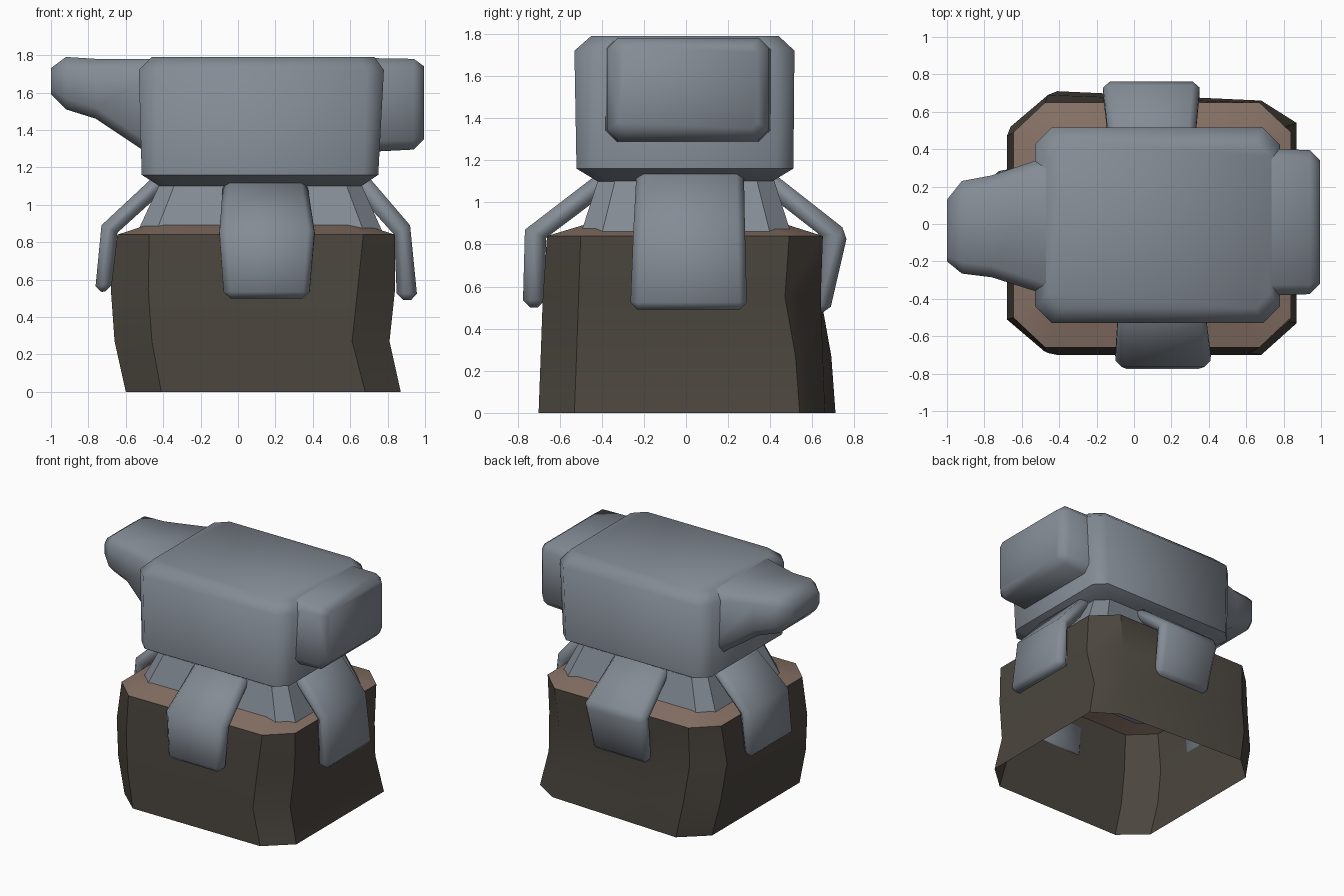
import bpy, bmesh, math
from mathutils import Vector

if "Cube" in bpy.data.objects:
    bpy.data.objects.remove(bpy.data.objects["Cube"])


def material(name, rgb):
    m = bpy.data.materials.new(name)
    m.diffuse_color = (*rgb, 1)
    m.use_nodes = True
    m.node_tree.nodes["Principled BSDF"].inputs["Base Color"].default_value = m.diffuse_color
    return m


STEEL = material("steel grey", (0.23, 0.26, 0.30))
BARK = material("dark bark", (0.070, 0.060, 0.048))
WOOD = material("cut wood", (0.24, 0.165, 0.13))


def finish(bm, name, mats, angle):
    bmesh.ops.recalc_face_normals(bm, faces=bm.faces)
    me = bpy.data.meshes.new(name)
    bm.to_mesh(me)
    bm.free()
    for m in mats:
        me.materials.append(m)
    ob = bpy.data.objects.new(name, me)
    bpy.context.collection.objects.link(ob)
    bpy.ops.object.select_all(action='DESELECT')
    ob.select_set(True)
    bpy.context.view_layer.objects.active = ob
    bpy.ops.object.shade_smooth_by_angle(angle=math.radians(angle))
    return ob


def loft(name, rings, axis='z', mats=(STEEL,), caps=True, angle=50, top_mat=None):
    """Skin chamfered rectangles: (position, a0, a1, b0, b1, chamfer a, chamfer b, skew of b1)."""
    bm = bmesh.new()
    loops = []
    for t, a0, a1, b0, b1, ca, cb, skew in rings:
        pts = [(a0 + ca, b0), (a1 - ca, b0), (a1, b0 + cb), (a1, b1 - cb),
               (a1 - ca, b1 - skew), (a0 + ca, b1), (a0, b1 - cb), (a0, b0 + cb)]
        loops.append([bm.verts.new((p, q, t) if axis == 'z' else (t, p, q)) for p, q in pts])
    for k, (lo, hi) in enumerate(zip(loops, loops[1:])):
        for i in range(8):
            j = (i + 1) % 8
            f = bm.faces.new((lo[i], lo[j], hi[j], hi[i]))
            if top_mat is not None and k == len(loops) - 2:
                f.material_index = top_mat
    if caps:
        bm.faces.new(loops[0])
        bm.faces.new(loops[-1])
    return finish(bm, name, mats, angle)


def strap(name, outer, inner, widths, axis):
    """Bent plate: outer and inner side points (out, z), one width range per station."""
    bm = bmesh.new()
    rows = []
    for o, i, (w0, w1) in zip(outer, inner, widths):
        row = [(o, w0), (o, w1), (i, w1), (i, w0)]
        rows.append([bm.verts.new((w, p[0], p[1]) if axis == 'y' else (p[0], w, p[1]))
                     for p, w in row])
    for lo, hi in zip(rows, rows[1:]):
        for k in range(4):
            bm.faces.new((lo[k], lo[(k + 1) % 4], hi[(k + 1) % 4], hi[k]))
    bm.faces.new(rows[0])
    bm.faces.new(rows[-1])
    bmesh.ops.recalc_face_normals(bm, faces=bm.faces)
    edges = [e for e in bm.edges if e.calc_face_angle(0) > math.radians(60)]
    bmesh.ops.bevel(bm, geom=edges, offset=0.035, segments=1, affect='EDGES')
    finish(bm, name, (STEEL,), 55)


# Hollow stump, open underneath, with a paler sloping rim
loft("stump", [
    (0.00, -0.60, 0.87, -0.70, 0.71, 0.19, 0.17, 0.05),
    (0.27, -0.66, 0.81, -0.69, 0.69, 0.20, 0.17, 0.04),
    (0.55, -0.68, 0.84, -0.68, 0.64, 0.20, 0.17, 0.0),
    (0.84, -0.645, 0.84, -0.66, 0.65, 0.17, 0.16, 0.0),
    (0.90, -0.46, 0.65, -0.46, 0.46, 0.08, 0.08, 0.0),
], mats=(BARK, WOOD), caps=False, angle=40, top_mat=1)

# Flared foot
loft("anvil_foot", [
    (0.85, -0.54, 0.775, -0.50, 0.50, 0.10, 0.10, 0),
    (1.13, -0.41, 0.65, -0.41, 0.41, 0.08, 0.08, 0),
], angle=30)

# Main block
loft("anvil_body", [
    (1.10, -0.42, 0.66, -0.42, 0.41, 0.07, 0.07, 0),
    (1.16, -0.515, 0.75, -0.52, 0.51, 0.08, 0.08, 0),
    (1.72, -0.53, 0.78, -0.53, 0.515, 0.09, 0.09, 0),
    (1.79, -0.46, 0.73, -0.45, 0.44, 0.08, 0.08, 0),
])

# Heel block
loft("anvil_heel", [
    (0.65, -0.385, 0.405, 1.28, 1.785, 0.06, 0.06, 0),
    (0.94, -0.375, 0.395, 1.295, 1.78, 0.05, 0.05, 0),
    (0.995, -0.32, 0.34, 1.35, 1.74, 0.03, 0.03, 0),
], axis='x')

# Tapered horn
loft("anvil_horn", [
    (-0.40, -0.40, 0.38, 1.22, 1.78, 0.06, 0.06, 0),
    (-0.76, -0.285, 0.26, 1.46, 1.78, 0.06, 0.06, 0),
    (-0.92, -0.265, 0.23, 1.51, 1.79, 0.06, 0.06, 0),
    (-1.00, -0.20, 0.13, 1.59, 1.73, 0.03, 0.03, 0),
], axis='x')

# Four bent hold-down straps
strap("front_strap", [(-0.40, 1.15), (-0.765, 0.87), (-0.775, 0.50)],
      [(-0.36, 1.06), (-0.665, 0.83), (-0.67, 0.50)],
      [(-0.08, 0.37), (-0.10, 0.41), (-0.075, 0.38)], 'y')
strap("back_strap", [(0.40, 1.15), (0.77, 0.86), (0.68, 0.47)],
      [(0.36, 1.06), (0.655, 0.83), (0.59, 0.48)],
      [(-0.13, 0.32), (-0.165, 0.35), (-0.14, 0.33)], 'y')
strap("left_strap", [(-0.43, 1.17), (-0.73, 0.89), (-0.765, 0.53)],
      [(-0.38, 1.09), (-0.645, 0.85), (-0.675, 0.54)],
      [(-0.22, 0.26), (-0.24, 0.29), (-0.24, 0.28)], 'x')
strap("right_strap", [(0.68, 1.17), (0.92, 0.89), (0.96, 0.49)],
      [(0.60, 1.10), (0.835, 0.84), (0.85, 0.49)],
      [(-0.235, 0.275), (-0.25, 0.28), (-0.265, 0.29)], 'x')
